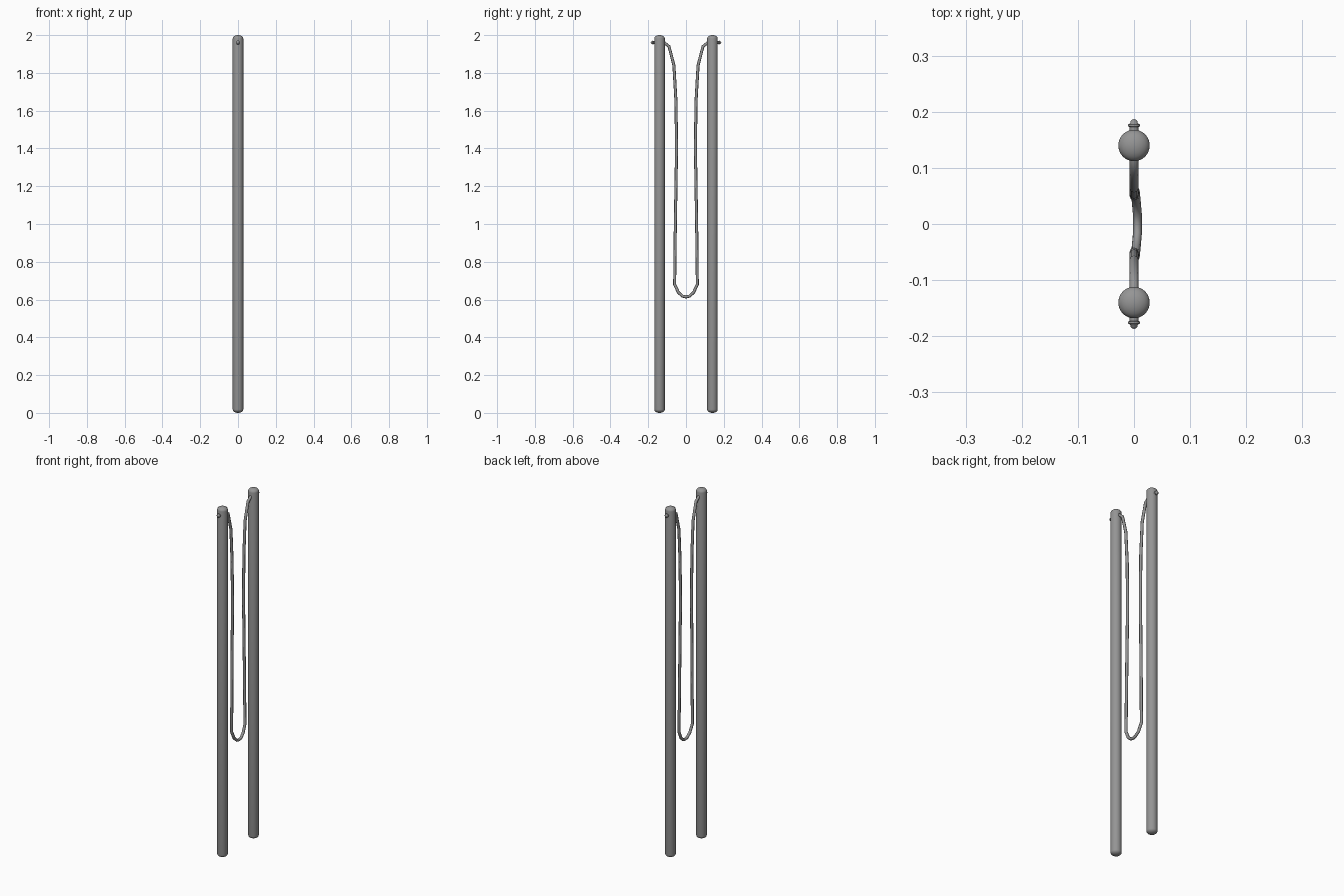
import bpy, bmesh, math
from mathutils import Matrix, Vector

cube = bpy.data.objects.get("Cube")
if cube:
    bpy.data.objects.remove(cube, do_unlink=True)

grey = bpy.data.materials.new("mid grey")
grey.use_nodes = True
colour = (0.3, 0.3, 0.3, 1)
grey.diffuse_color = colour
grey.node_tree.nodes["Principled BSDF"].inputs["Base Color"].default_value = colour


def finish(obj):
    obj.data.materials.append(grey)
    bpy.ops.object.select_all(action='DESELECT')
    obj.select_set(True)
    bpy.context.view_layer.objects.active = obj
    bpy.ops.object.shade_smooth_by_angle(angle=math.radians(50))


def lathe(name, profile, matrix, steps=32):
    """Spin a (radius, height) profile about z, then place it."""
    bm = bmesh.new()
    verts = [bm.verts.new((r, 0, h)) for r, h in profile]
    edges = [bm.edges.new(pair) for pair in zip(verts, verts[1:])]
    bmesh.ops.spin(bm, geom=verts + edges, cent=(0, 0, 0), axis=(0, 0, 1),
                   angle=math.tau, steps=steps)
    bmesh.ops.remove_doubles(bm, verts=bm.verts, dist=0.00005)
    bmesh.ops.recalc_face_normals(bm, faces=bm.faces)
    bm.transform(matrix)
    mesh = bpy.data.meshes.new(name)
    bm.to_mesh(mesh)
    bm.free()
    obj = bpy.data.objects.new(name, mesh)
    bpy.context.collection.objects.link(obj)
    finish(obj)


# Profiles: domed stick and rope-end knot
R, TOP, HOLE = 0.028, 2.0, 1.96
dome = [(R * math.cos(a * math.pi / 12), 0.018 * math.sin(a * math.pi / 12))
        for a in range(7)]
stick = [(r, 0.018 - h) for r, h in reversed(dome)] + [(r, TOP - 0.018 + h) for r, h in dome]
knot = [(0, 0), (0.008, 0), (0.008, 0.033), (0.011, 0.034), (0.011, 0.037),
        (0.007, 0.039), (0.006, 0.043), (0.003, 0.046), (0, 0.047)]

for side, sign in (("front", -1), ("back", 1)):
    lathe(side + "_stick", stick, Matrix.Translation((0, sign * 0.14, 0)))
    turn = Matrix.Rotation(-sign * math.pi / 2, 4, 'X')
    lathe(side + "_rope_knot", knot,
          Matrix.Translation((0, sign * 0.14, HOLE)) @ turn, 16)

# Hanging rope: half the path, mirrored front to back
half = [(0, 0.14, HOLE), (0, 0.115, HOLE), (0, 0.09, 1.94), (0, 0.064, 1.84),
        (0, 0.053, 1.65), (0, 0.05, 1.4), (0.001, 0.057, 0.95),
        (0.002, 0.06, 0.68), (0.004, 0.04, 0.637), (0.006, 0.018, 0.618)]
path = half + [(0.006, 0, 0.614)] + [(x, -y, z) for x, y, z in reversed(half)]
curve = bpy.data.curves.new("rope", 'CURVE')
curve.dimensions = '3D'
curve.bevel_depth = 0.008
curve.bevel_resolution = 2
curve.use_fill_caps = True
spline = curve.splines.new('POLY')
spline.points.add(len(path) - 1)
for point, co in zip(spline.points, path):
    point.co = (*co, 1)
rope = bpy.data.objects.new("rope", curve)
bpy.context.collection.objects.link(rope)
bpy.ops.object.select_all(action='DESELECT')
rope.select_set(True)
bpy.context.view_layer.objects.active = rope
bpy.ops.object.convert(target='MESH')
finish(bpy.context.view_layer.objects.active)
